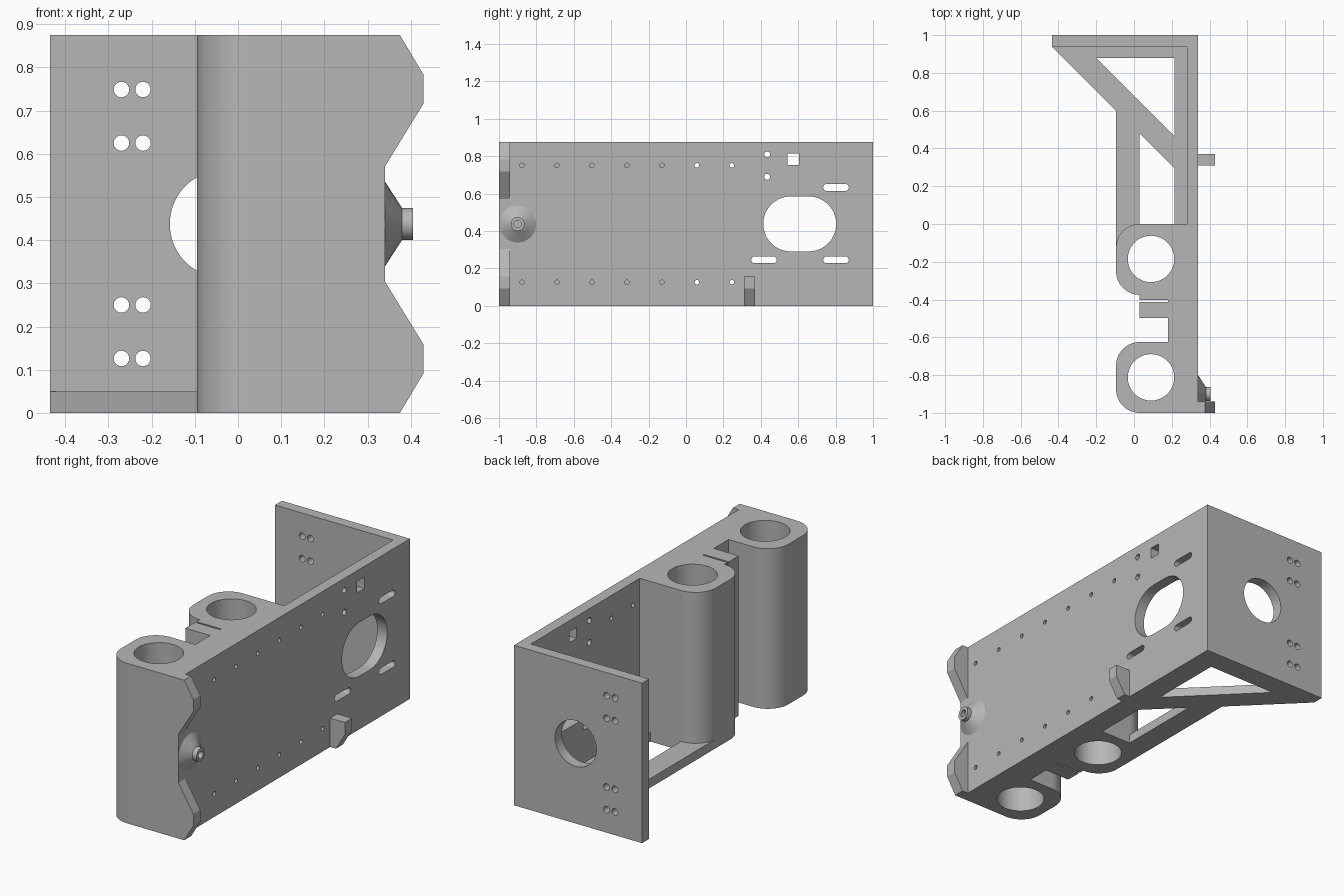
import bpy, bmesh
from math import cos, sin, radians

cube = bpy.data.objects.get("Cube")
if cube:
    bpy.data.objects.remove(cube, do_unlink=True)

H = 0.875          # full height
MID = H / 2
OUT = 0.34         # outer face of the long wall

grey = bpy.data.materials.new("plain grey")
grey.use_nodes = True
grey.diffuse_color = (0.47, 0.47, 0.47, 1)
grey.node_tree.nodes["Principled BSDF"].inputs["Base Color"].default_value = (0.47, 0.47, 0.47, 1)

PLACE = {"X": lambda a, b, h: (h, a, b),
         "Y": lambda a, b, h: (a, h, b),
         "Z": lambda a, b, h: (a, b, h)}


def arc(cx, cy, r, start, end, n=16):
    angles = [radians(start + (end - start) * i / n) for i in range(n + 1)]
    return [(cx + r * cos(t), cy + r * sin(t)) for t in angles]


def circle(cx, cy, r, n=32):
    return arc(cx, cy, r, 0, 360, n)[:-1]


def slot(cx, cy, length, r, n=12):
    d = length / 2 - r
    return arc(cx + d, cy, r, -90, 90, n) + arc(cx - d, cy, r, 90, 270, n)


def rings_to_bmesh(bm, rings):
    """Bridge matching loops of points and cap both ends."""
    loops = [[bm.verts.new(p) for p in ring] for ring in rings]
    n = len(loops[0])
    for low, high in zip(loops, loops[1:]):
        for i in range(n):
            j = (i + 1) % n
            bm.faces.new((low[i], low[j], high[j], high[i]))
    bm.faces.new(loops[0][::-1])
    bm.faces.new(loops[-1])


def prism(bm, outline, axis, lo, hi):
    rings_to_bmesh(bm, [[PLACE[axis](a, b, h) for a, b in outline] for h in (lo, hi)])


def finish(name, bm):
    bmesh.ops.recalc_face_normals(bm, faces=bm.faces)
    mesh = bpy.data.meshes.new(name)
    bm.to_mesh(mesh)
    bm.free()
    mesh.materials.append(grey)
    obj = bpy.data.objects.new(name, mesh)
    bpy.context.collection.objects.link(obj)
    return obj


def combine(target, tool, operation):
    tool.hide_render = True
    mod = target.modifiers.new(operation.lower(), "BOOLEAN")
    mod.operation, mod.object, mod.solver = operation, tool, "EXACT"
    bpy.context.view_layer.objects.active = target
    bpy.ops.object.modifier_apply(modifier=mod.name)
    bpy.data.objects.remove(tool, do_unlink=True)


# Upright body: long wall, back plate and two rounded rod housings
bm = bmesh.new()
R, IN = 0.125, 0.03
outline = [(OUT, -1)]
outline += arc(IN, -0.875, R, 270, 180) + arc(IN, -0.75, R, 180, 90)
outline += [(0.18, -0.625), (0.18, -0.497), (IN, -0.497), (IN, -0.412),
            (0.18, -0.412), (0.18, -0.402), (IN, -0.402)]
outline += arc(IN, -0.25, R, 270, 180) + arc(IN, -0.125, R, 180, 90)
outline += [(0.28, 0), (0.28, 0.94), (-0.435, 0.94), (-0.435, 1), (OUT, 1)]
prism(bm, outline, "Z", 0, H)
body = finish("bracket_body", bm)

# Added pieces: floor web, front tabs, side hook and conical boss
bm = bmesh.new()
prism(bm, [(0.3, -0.125), (0.3, 0.96), (-0.435, 0.96), (-0.435, 0.94),
           (-0.095, 0.6), (-0.095, -0.125)], "Z", 0, 0.05)
tab = [(0.32, 0), (0.375, 0), (0.43, 0.092), (0.43, 0.158), (OUT, 0.305), (0.32, 0.305)]
prism(bm, tab, "Y", -1, -0.94)
prism(bm, [(x, H - z) for x, z in tab], "Y", -1, -0.94)
prism(bm, tab[:4] + [(0.32, 0.158)], "Y", 0.31, 0.37)
rings_to_bmesh(bm, [[(x, y, z) for y, z in circle(-0.9, MID, r)]
                    for x, r in ((0.32, 0.099), (OUT, 0.099), (0.38, 0.037), (0.405, 0.037))])
combine(body, finish("added_pieces", bm), "UNION")

# Openings
bm = bmesh.new()
# rod bores
for y in (-0.812, -0.185):
    prism(bm, circle(0.09, y, 0.123, 48), "Z", -0.1, 1)
# floor web windows
prism(bm, [(-0.2, 0.88), (0.215, 0.88), (0.215, 0.465)], "Z", -0.1, 0.1)
prism(bm, [(IN, 0), (0.215, 0), (0.215, 0.295), (IN, 0.48)], "Z", -0.1, 0.1)
# screw rows along the wall
wall_holes = [circle(-0.877 + 0.187 * i, z, 0.012, 16) for i in range(7) for z in (0.126, 0.751)]
# sensor holes, square port, large oval and cable slots
wall_holes += [circle(0.434, z, 0.016, 16) for z in (0.69, 0.81)]
wall_holes += [[(0.544, 0.754), (0.605, 0.754), (0.605, 0.815), (0.544, 0.815)]]
wall_holes += [slot(0.608, 0.438, 0.39, 0.147, 24)]
wall_holes += [slot(y, z, 0.137, 0.018) for y, z in ((0.802, 0.633), (0.802, 0.246), (0.417, 0.246))]
for hole in wall_holes:
    prism(bm, hole, "X", 0.24, 0.36)
# boss socket
prism(bm, circle(-0.9, MID, 0.02, 24), "X", 0.365, 0.45)
# back plate bore and screw pairs
prism(bm, circle(-0.033, MID, 0.125, 48), "Y", 0.9, 1.1)
for x in (-0.27, -0.22):
    for z in (0.126, 0.25):
        for level in (z, H - z):
            prism(bm, circle(x, level, 0.018, 20), "Y", 0.9, 1.1)
combine(body, finish("openings", bm), "DIFFERENCE")

# Smooth curved walls, keep corners sharp
bpy.ops.object.select_all(action="DESELECT")
body.select_set(True)
bpy.context.view_layer.objects.active = body
bpy.ops.object.shade_smooth_by_angle(angle=radians(30))
